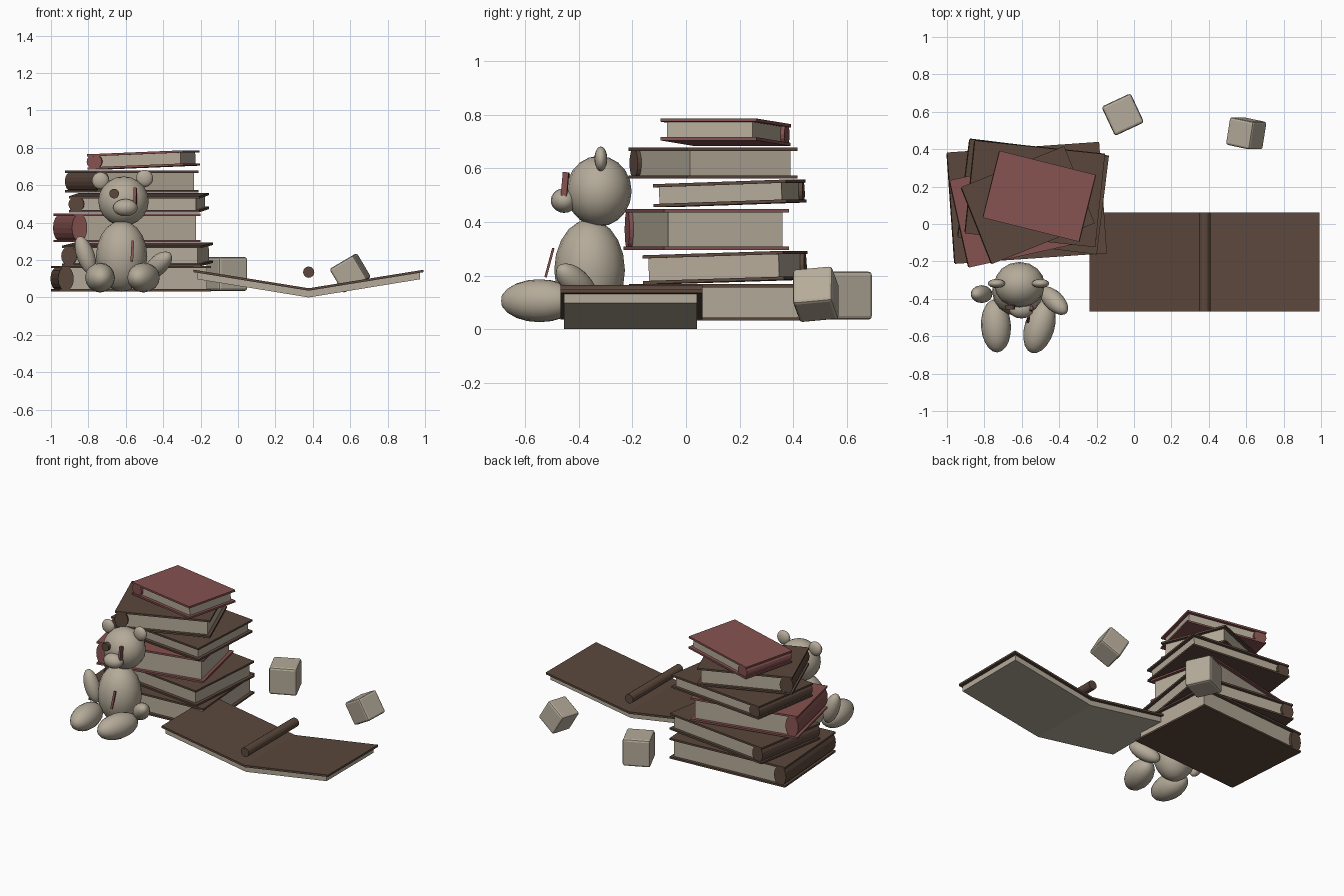
import bpy, bmesh
from math import radians
from mathutils import Matrix, Vector, Euler

cube = bpy.data.objects.get("Cube")
if cube:
    bpy.data.objects.remove(cube, do_unlink=True)


def material(name, rgb):
    m = bpy.data.materials.new(name)
    m.use_nodes = True
    m.diffuse_color = (*rgb, 1)
    m.node_tree.nodes["Principled BSDF"].inputs["Base Color"].default_value = (*rgb, 1)
    return m


BEIGE = material("warm beige", (0.46, 0.405, 0.32))
BROWN = material("dark brown", (0.105, 0.064, 0.045))
RED = material("dusty red", (0.235, 0.085, 0.08))


def finish(name, bm, mats, loc=(0, 0, 0), rot=(0, 0, 0), smooth=False):
    mesh = bpy.data.meshes.new(name)
    bmesh.ops.recalc_face_normals(bm, faces=bm.faces)
    bm.to_mesh(mesh)
    bm.free()
    for m in mats:
        mesh.materials.append(m)
    if smooth:
        mesh.shade_smooth()
    ob = bpy.data.objects.new(name, mesh)
    ob.location = loc
    ob.rotation_euler = [radians(a) for a in rot]
    bpy.context.scene.collection.objects.link(ob)
    return ob


def paint(verts, index):
    for f in {f for v in verts for f in v.link_faces}:
        f.material_index = index


def add_box(bm, center, size, index=0):
    mat = Matrix.Translation(center) @ Matrix.Diagonal((*size, 1))
    paint(bmesh.ops.create_cube(bm, size=1, matrix=mat)["verts"], index)


def add_rod(bm, center, rx, rz, length, index=0, sides=16):
    # cylinder lying along y
    mat = (Matrix.Translation(center) @ Matrix.Diagonal((rx, length, rz, 1))
           @ Matrix.Rotation(radians(90), 4, 'X'))
    paint(bmesh.ops.create_cone(bm, cap_ends=True, segments=sides, radius1=1, radius2=1,
                                depth=1, matrix=mat)["verts"], index)


def box(name, center, size, mat, rot=(0, 0, 0), bevel=0):
    bm = bmesh.new()
    add_box(bm, (0, 0, 0), size)
    if bevel:
        bmesh.ops.bevel(bm, geom=bm.edges[:], offset=bevel, segments=2,
                        profile=0.5, affect='EDGES')
    return finish(name, bm, [mat], center, rot)


def rod(name, center, radius, length, mat):
    bm = bmesh.new()
    add_rod(bm, (0, 0, 0), radius, radius, length)
    ob = finish(name, bm, [mat], center)
    return ob


def ball(name, center, radii, mat=BEIGE, rot=(0, 0, 0)):
    bm = bmesh.new()
    bmesh.ops.create_uvsphere(bm, u_segments=16, v_segments=10, radius=1,
                              matrix=Matrix.Diagonal((*radii, 1)))
    return finish(name, bm, [mat], center, rot, smooth=True)


def limb(name, center, direction, radius, half_length):
    rot = Vector(direction).to_track_quat('Z', 'Y').to_euler()
    ob = ball(name, center, (radius, radius, half_length))
    ob.rotation_euler = rot
    return ob


def book(name, center, w, d, h, rot, cover):
    # two boards, a page block and a rounded spine on the -x side
    t, inset = 0.012, 0.02
    bm = bmesh.new()
    for s in (-1, 1):
        add_box(bm, (0, 0, s * (h - t) / 2), (w, d, t), 0)
    add_box(bm, (inset / 2, 0, 0), (w - 3 * inset, d - 2 * inset, h - 2 * t), 1)
    add_rod(bm, (0.038 - w / 2, 0, 0), 0.042, h / 2 - 0.002, d - 0.01, 0)
    return finish(name, bm, [cover, BEIGE], center, rot)


# Stack of books, bottom to top
book("stack_book_1", (-0.572, 0.113, 0.1), 0.815, 0.597, 0.136, (0, 0, 4), BROWN)
book("stack_book_2", (-0.538, 0.147, 0.23), 0.749, 0.53, 0.108, (1.8, 0, -7), BROWN)
book("stack_book_3", (-0.593, 0.076, 0.372), 0.70, 0.478, 0.152, (0, 0, 12.5), RED)
book("stack_book_4", (-0.529, 0.163, 0.507), 0.70, 0.50, 0.086, (2, 0, -6), BROWN)
book("stack_book_5", (-0.567, 0.101, 0.62), 0.592, 0.443, 0.116, (0, 0, 21.7), BROWN)
book("stack_book_6", (-0.505, 0.148, 0.735), 0.53, 0.369, 0.082, (0, -2.3, -14), RED)


# Open book: V-shaped slabs extruded along y
def vee(name, mid, reach, low, high, thick, y0, y1, mat):
    for side, s in (("left", 1), ("right", -1)):
        bm = bmesh.new()
        pts = [(0, low), (reach, high), (reach, high + thick), (0, low + thick)]
        face = bm.faces.new([bm.verts.new((mid + s * x, y0, z)) for x, z in pts])
        new = bmesh.ops.extrude_face_region(bm, geom=[face])["geom"]
        bmesh.ops.translate(bm, vec=(0, y1 - y0, 0),
                            verts=[v for v in new if isinstance(v, bmesh.types.BMVert)])
        finish(f"{side}_{name}", bm, [mat])


vee("open_pages", 0.378, 0.595, 0.0, 0.097, 0.037, -0.455, 0.042, BEIGE)
vee("open_cover", 0.378, 0.615, 0.036, 0.135, 0.013, -0.468, 0.062, BROWN)
rod("open_book_spine", (0.378, -0.203, 0.135), 0.03, 0.53, BROWN)

# Toy blocks
box("toy_block_upright", (-0.06, 0.585, 0.125), (0.172, 0.172, 0.18), BEIGE, (0, 0, 25), 0.014)
box("toy_block_tilted", (0.6, 0.485, 0.13), (0.15, 0.15, 0.15), BEIGE, (6, -30, -12), 0.012)

# Teddy bear
ball("bear_body", (-0.622, -0.36, 0.22), (0.137, 0.132, 0.19))
ball("bear_head", (-0.612, -0.325, 0.515), (0.135, 0.122, 0.132))
ball("bear_muzzle", (-0.602, -0.455, 0.48), (0.066, 0.05, 0.046))
for side, x, z in (("right", -0.735, 0.624), ("left", -0.5, 0.636)):
    ball(f"bear_{side}_ear", (x, -0.318, z), (0.046, 0.024, 0.046))
limb("bear_right_arm", (-0.815, -0.375, 0.225), (-0.35, 0, 1), 0.048, 0.108)
limb("bear_left_arm", (-0.428, -0.41, 0.172), (0.8, -0.8, 0.75), 0.052, 0.108)
limb("bear_right_leg", (-0.738, -0.545, 0.106), (0.06, -1, 0), 0.08, 0.142)
limb("bear_left_leg", (-0.505, -0.55, 0.106), (-0.3, -1, 0), 0.08, 0.146)

# Button eye and stitched seams
rod("bear_button_eye", (-0.662, -0.445, 0.555), 0.026, 0.025, BROWN)
box("bear_eye_seam", (-0.55, -0.452, 0.54), (0.016, 0.022, 0.092), RED, (-5, 0, -10))
box("bear_belly_seam", (-0.565, -0.51, 0.248), (0.014, 0.009, 0.112), RED, (-15, 3, 0))
